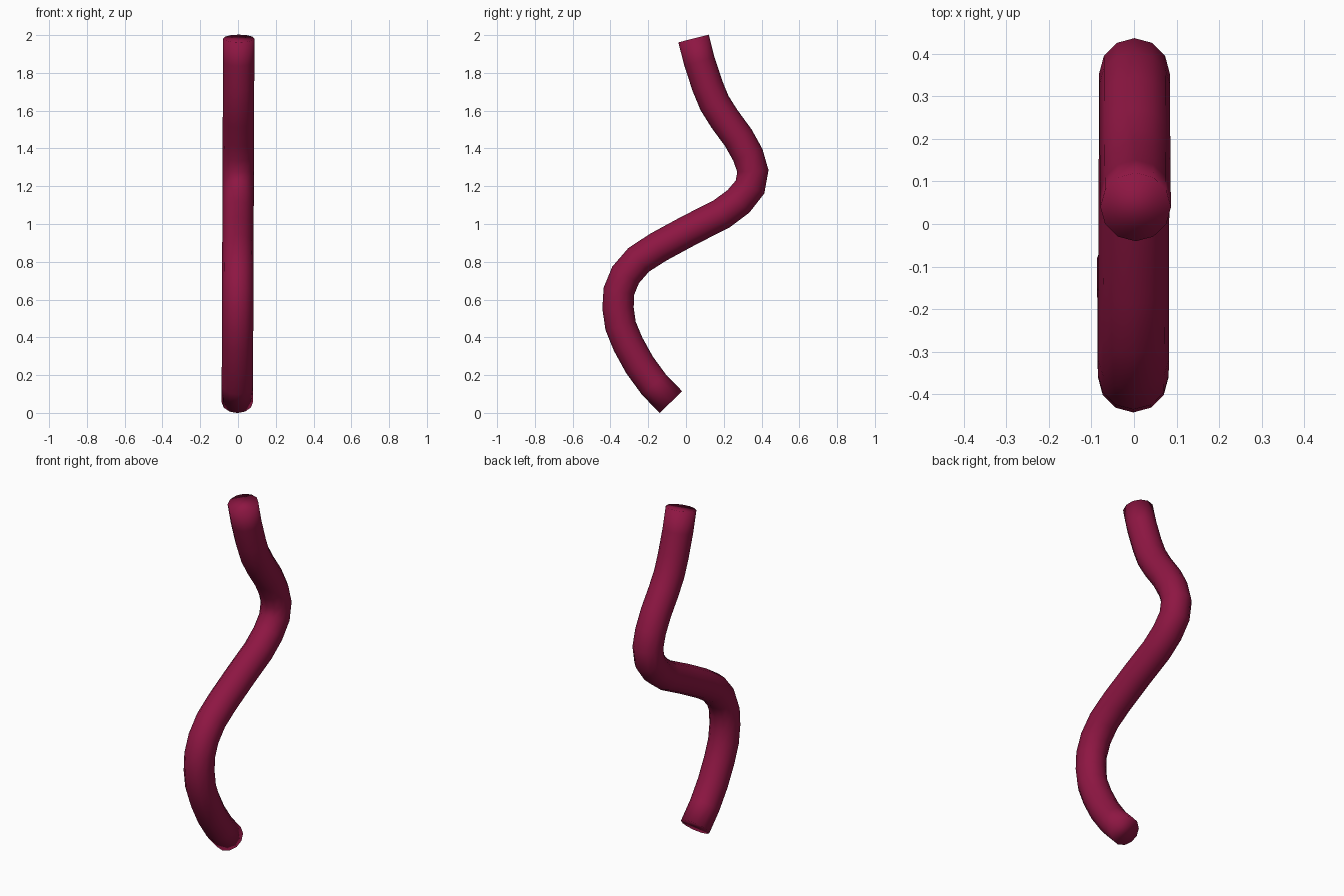
import bpy, bmesh, math
from mathutils import Vector

if "Cube" in bpy.data.objects:
    bpy.data.objects.remove(bpy.data.objects["Cube"])

RADIUS, SIDES = 0.083, 12

# centre line of the bent tube (y, z), bottom to top
PATH = [(-0.08, 0.057), (-0.17, 0.15), (-0.246, 0.254), (-0.307, 0.365),
        (-0.346, 0.46), (-0.36, 0.555), (-0.355, 0.645), (-0.32, 0.73),
        (-0.251, 0.81), (-0.146, 0.878), (0.02, 0.968), (0.188, 1.053),
        (0.278, 1.12), (0.339, 1.196), (0.354, 1.28), (0.328, 1.365),
        (0.278, 1.455), (0.204, 1.556), (0.151, 1.64), (0.114, 1.73),
        (0.071, 1.86), (0.04, 1.982)]
# the tube leans very slightly to the right as it rises
points = [Vector((-0.004 + 0.004 * z, y, z)) for y, z in PATH]


def ring(bm, i):
    """Twelve-sided cross-section square to the path at point i."""
    a, b = points[max(i - 1, 0)], points[min(i + 1, len(points) - 1)]
    if 0 < i < len(points) - 1:
        tangent = (points[i] - a).normalized() + (b - points[i]).normalized()
    else:
        tangent = b - a
    tangent.normalize()
    side = Vector((1, 0, 0))
    out = tangent.cross(side).normalized()
    angles = [2 * math.pi * k / SIDES for k in range(SIDES)]
    return [bm.verts.new(points[i] + RADIUS * (math.cos(t) * side + math.sin(t) * out))
            for t in angles]


# wavy tube: bridged rings with a cap at each end
bm = bmesh.new()
rings = [ring(bm, i) for i in range(len(points))]
for low, high in zip(rings, rings[1:]):
    for k in range(SIDES):
        n = (k + 1) % SIDES
        bm.faces.new((low[k], low[n], high[n], high[k]))
bm.faces.new(rings[0])
bm.faces.new(rings[-1])
bmesh.ops.recalc_face_normals(bm, faces=bm.faces)
for face in bm.faces:
    face.smooth = True

mesh = bpy.data.meshes.new("wavy_tube")
bm.to_mesh(mesh)
bm.free()
tube = bpy.data.objects.new("wavy_tube", mesh)
bpy.context.collection.objects.link(tube)

# crimson colour
crimson = bpy.data.materials.new("crimson")
crimson.diffuse_color = (0.27, 0.008, 0.055, 1)
crimson.use_nodes = True
crimson.node_tree.nodes["Principled BSDF"].inputs["Base Color"].default_value = crimson.diffuse_color
mesh.materials.append(crimson)
